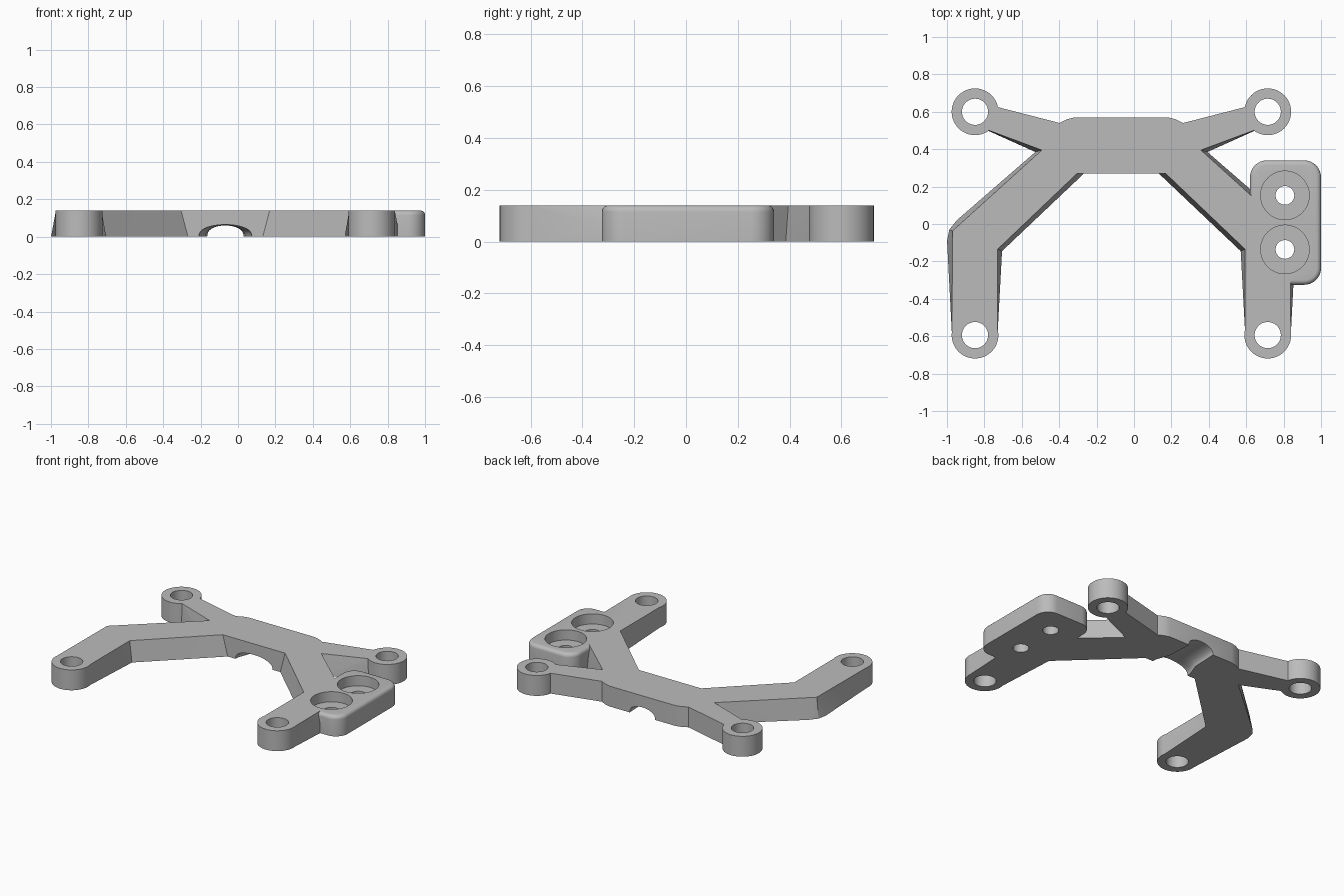
import bpy, bmesh, math
from mathutils import Matrix

cube = bpy.data.objects.get("Cube")
if cube:
    bpy.data.objects.remove(cube, do_unlink=True)

H = 0.14          # plate thickness
CX = -0.0675      # symmetry line of the frame

grey = bpy.data.materials.new("plain grey")
grey.use_nodes = True
colour = (0.5, 0.5, 0.5, 1)
grey.diffuse_color = colour
grey.node_tree.nodes["Principled BSDF"].inputs["Base Color"].default_value = colour


def to_object(name, bm):
    bmesh.ops.recalc_face_normals(bm, faces=bm.faces)
    mesh = bpy.data.meshes.new(name)
    bm.to_mesh(mesh)
    bm.free()
    mesh.materials.append(grey)
    obj = bpy.data.objects.new(name, mesh)
    bpy.context.scene.collection.objects.link(obj)
    return obj


def loft(name, rings):
    """Closed solid through rings that have equal point counts."""
    bm = bmesh.new()
    loops = [[bm.verts.new(p) for p in ring] for ring in rings]
    n = len(loops[0])
    for a, b in zip(loops, loops[1:]):
        for i in range(n):
            j = (i + 1) % n
            bm.faces.new((a[i], a[j], b[j], b[i]))
    bm.faces.new(loops[0][::-1])
    bm.faces.new(loops[-1])
    bmesh.ops.triangulate(bm, faces=[f for f in bm.faces if len(f.verts) == 4])
    return to_object(name, bm)


def cylinder(name, x, y, r, z0, z1, segments=48):
    bm = bmesh.new()
    bmesh.ops.create_cone(bm, cap_ends=True, segments=segments, radius1=r, radius2=r,
                          depth=z1 - z0, matrix=Matrix.Translation((x, y, (z0 + z1) / 2)))
    return to_object(name, bm)


def combine(target, tool, operation):
    """Apply a boolean at once and discard the tool."""
    mod = target.modifiers.new("cut", 'BOOLEAN')
    mod.operation, mod.solver, mod.object = operation, 'EXACT', tool
    dg = bpy.context.evaluated_depsgraph_get()
    mesh = bpy.data.meshes.new_from_object(target.evaluated_get(dg))
    target.modifiers.clear()
    target.data = mesh
    bpy.data.objects.remove(tool, do_unlink=True)


# Frame: half outlines from the back centre round to the front centre
top_half = [(0.25, 0.57), (0.29, 0.56), (0.33, 0.54), (0.70, 0.635), (0.72, 0.505),
            (0.425, 0.395), (0.895, -0.03), (0.9025, -0.037), (0.9025, -0.06),
            (0.906, -0.59), (0.662, -0.59), (0.662, -0.135), (0.237, 0.27)]
bottom_half = list(top_half)
bottom_half[4:9] = [(0.72, 0.502), (0.46, 0.385), (0.88, 0.02), (0.92, -0.03), (0.932, -0.09)]
bottom_half[11:] = [(0.638, -0.145), (0.20, 0.27)]


def outline(half, z):
    right = [(CX + u, y, z) for u, y in half]
    left = [(CX - u, y, z) for u, y in reversed(half)]
    return right + left


frame = loft("mounting_frame", [outline(bottom_half, 0), outline(top_half, H)])

# Side pad with rounded corners and softened top rim
bm = bmesh.new()
bmesh.ops.create_cube(bm, size=1, matrix=Matrix.Translation((0.81, 0.0075, H / 2))
                      @ Matrix.Diagonal((0.38, 0.665, H, 1)))
uprights = [e for e in bm.edges if abs(e.verts[0].co.z - e.verts[1].co.z) > 0.1]
bmesh.ops.bevel(bm, geom=uprights, offset=0.09, segments=8, profile=0.5, affect='EDGES')
rim = [e for e in bm.edges if all(v.co.z > H - 0.001 for v in e.verts)]
bmesh.ops.bevel(bm, geom=rim, offset=0.025, segments=5, profile=0.5, affect='EDGES')
combine(frame, to_object("side_pad", bm), 'UNION')

# Corner bosses with through holes
corners = [(CX + s * 0.7825, y) for s in (-1, 1) for y in (0.6, -0.594)]
for x, y in corners:
    combine(frame, cylinder("boss", x, y, 0.125, 0, H), 'UNION')
for x, y in corners:
    combine(frame, cylinder("boss_hole", x, y, 0.07, -0.1, H + 0.1), 'DIFFERENCE')

# Counterbored screw holes in the pad
for y in (0.153, -0.136):
    combine(frame, cylinder("counterbore", 0.807, y, 0.13, H - 0.07, H + 0.1), 'DIFFERENCE')
    combine(frame, cylinder("screw_hole", 0.807, y, 0.05, -0.1, H + 0.1), 'DIFFERENCE')

# Flared cable channel under the bridge
channel = []
for y, w, h in ((0.22, 0.148, 0.066), (0.30, 0.138, 0.064), (0.39, 0.105, 0.061), (0.62, 0.095, 0.06)):
    arch = [(CX + w * math.cos(math.pi * i / 20), y, h * math.sin(math.pi * i / 20) ** 0.8)
            for i in range(21)]
    channel.append([(CX + w, y, -0.05)] + arch + [(CX - w, y, -0.05)])
combine(frame, loft("cable_channel", channel), 'DIFFERENCE')

# Smooth round walls, keep hard edges
for obj in bpy.context.selected_objects:
    obj.select_set(False)
frame.select_set(True)
bpy.context.view_layer.objects.active = frame
bpy.ops.object.shade_smooth_by_angle(angle=math.radians(30))
